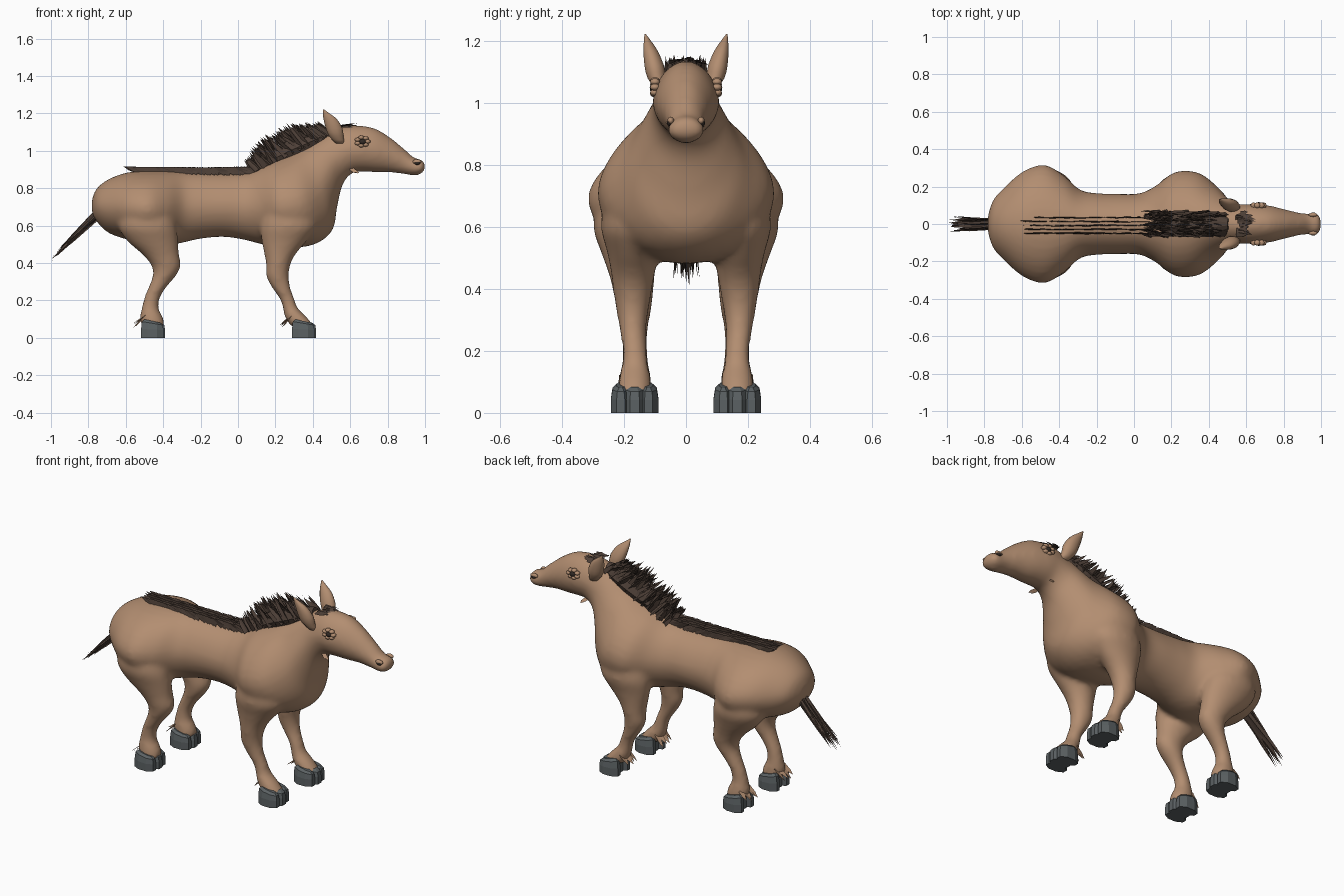
import bpy, bmesh, math, random
from mathutils import Vector

random.seed(4)
if "Cube" in bpy.data.objects:
    bpy.data.objects.remove(bpy.data.objects["Cube"])


def material(name, rgb):
    m = bpy.data.materials.new(name)
    m.use_nodes = True
    m.diffuse_color = (*rgb, 1)
    m.node_tree.nodes["Principled BSDF"].inputs["Base Color"].default_value = (*rgb, 1)
    return m


COAT = material("tan_coat", (0.45, 0.27, 0.165))
HAIR = material("dark_brown_hair", (0.075, 0.05, 0.038))
HOOF = material("grey_hoof", (0.105, 0.12, 0.125))
DARK = material("dark_eye", (0.03, 0.022, 0.018))


def finish(bm, name, mat, smooth=False):
    bmesh.ops.recalc_face_normals(bm, faces=bm.faces)
    for f in bm.faces:
        f.smooth = smooth
    me = bpy.data.meshes.new(name)
    bm.to_mesh(me)
    bm.free()
    me.materials.append(mat)
    ob = bpy.data.objects.new(name, me)
    bpy.context.collection.objects.link(ob)
    return ob


def smooth_path(keys, steps):
    """Catmull-Rom interpolation through tuples of numbers."""
    out = []
    for i in range(len(keys) - 1):
        a, b, c, d = (keys[max(0, min(len(keys) - 1, i + k))] for k in (-1, 0, 1, 2))
        for j in range(steps):
            t = j / steps
            out.append([0.5 * (2 * q + (r - p) * t + (2 * p - 5 * q + 4 * r - s) * t * t
                               + (3 * q - p - 3 * r + s) * t ** 3)
                        for p, q, r, s in zip(a, b, c, d)])
    return out + [list(keys[-1])]


def loft(bm, rings):
    rows = [[bm.verts.new(p) for p in ring] for ring in rings]
    n = len(rows[0])
    for a, b in zip(rows, rows[1:]):
        for i in range(n):
            bm.faces.new((a[i], a[(i + 1) % n], b[(i + 1) % n], b[i]))
    bm.faces.new(rows[0])
    bm.faces.new(rows[-1])


def angles(n):
    return [2 * math.pi * (i + 0.5) / n for i in range(n)]


def long_ring(xt, zt, xb, zb, w, n=32):
    """Ellipse spanning a top and a bottom point on the centre plane."""
    return [((xt + xb) / 2 + (xt - xb) / 2 * math.cos(a),
             w * math.sin(a) * (1 - 0.13 * max(0, math.cos(a))),
             (zt + zb) / 2 + (zt - zb) / 2 * math.cos(a)) for a in angles(n)]


def level_ring(z, x0, x1, y0, y1, side=1, n=20, tilt=0):
    """Horizontal ellipse filling a box."""
    return [((x0 + x1) / 2 + (x1 - x0) / 2 * math.cos(a),
             side * ((y0 + y1) / 2 + (y1 - y0) / 2 * math.sin(a)),
             z - tilt * math.cos(a)) for a in angles(n)]


# Trunk, neck and head: top x, top z, bottom x, bottom z, half width
spine = [
    (-.78, .745, -.78, .665, .05), (-.755, .80, -.75, .615, .13), (-.69, .85, -.69, .56, .20),
    (-.59, .885, -.59, .525, .285), (-.48, .895, -.48, .50, .318), (-.38, .895, -.38, .495, .265),
    (-.29, .89, -.29, .51, .185), (-.2, .885, -.2, .53, .166), (-.08, .88, -.08, .54, .162),
    (.03, .885, .03, .525, .165), (.1, .90, .13, .50, .205), (.18, .94, .26, .48, .28),
    (.27, .975, .41, .50, .275), (.36, 1.02, .505, .575, .20), (.43, 1.065, .53, .70, .15),
    (.49, 1.10, .56, .82, .115), (.55, 1.125, .61, .88, .106), (.62, 1.135, .67, .888, .108),
    (.72, 1.125, .74, .885, .098), (.81, 1.075, .81, .885, .078), (.89, 1.01, .89, .875, .06),
    (.94, .965, .94, .868, .058), (.98, .955, .975, .875, .06), (1.0, .935, 1.0, .895, .035)]
# Legs: z, back x, front x, inner y, outer y
hind_leg = [
    (.70, -.62, -.36, .10, .28), (.60, -.64, -.33, .08, .30), (.52, -.595, -.32, .09, .275),
    (.45, -.515, -.315, .10, .25), (.39, -.465, -.305, .105, .235), (.34, -.455, -.325, .11, .225),
    (.28, -.475, -.375, .12, .215), (.22, -.50, -.415, .124, .207), (.16, -.515, -.425, .12, .207),
    (.11, -.525, -.40, .112, .218), (.06, -.515, -.39, .11, .222)]
front_leg = [
    (.70, .14, .40, .08, .26), (.60, .12, .42, .08, .275), (.52, .125, .37, .09, .255),
    (.45, .14, .31, .10, .242), (.39, .15, .28, .11, .235), (.33, .15, .272, .12, .225),
    (.27, .18, .28, .128, .215), (.21, .222, .302, .127, .206), (.16, .24, .32, .122, .207),
    (.11, .25, .37, .113, .218), (.06, .285, .41, .11, .222)]

bm = bmesh.new()
loft(bm, [long_ring(*k) for k in smooth_path(spine, 4)])
for leg in (hind_leg, front_leg):
    for side in (1, -1):
        loft(bm, [level_ring(*k, side=side) for k in smooth_path(leg, 3)])
body = finish(bm, "body", COAT, True)
remesh = body.modifiers.new("blend", 'REMESH')
remesh.mode = 'VOXEL'
remesh.voxel_size = 0.013
remesh.use_smooth_shade = True
soften = body.modifiers.new("soften", 'SMOOTH')
soften.factor = 0.5
soften.iterations = 10

# Ears
ear = [(1.04, .52, .57, .06, .10), (1.08, .485, .565, .065, .125), (1.12, .468, .56, .07, .135),
       (1.17, .456, .53, .092, .138), (1.20, .453, .49, .113, .136), (1.222, .453, .46, .13, .134)]
for side, word in ((1, "left"), (-1, "right")):
    bm = bmesh.new()
    loft(bm, [level_ring(*k, side=side, n=12) for k in smooth_path(ear, 2)])
    finish(bm, word + "_ear", COAT, True)


def ball(name, loc, scale, mat, segments=14):
    bm = bmesh.new()
    bmesh.ops.create_uvsphere(bm, u_segments=segments, v_segments=8, radius=1)
    for v in bm.verts:
        v.co = Vector([v.co[i] * scale[i] + loc[i] for i in range(3)])
    return finish(bm, name, mat, True)


# Eyes, lids and nostrils
for side, word in ((1, "left"), (-1, "right")):
    ball(word + "_eye", (.667, side * .100, 1.048), (.02, .017, .016), DARK)
    for i in range(7):
        a = math.tau * i / 7
        ball(f"{word}_eyelid_{i}", (.665 + .028 * math.cos(a), side * .100, 1.05 + .022 * math.sin(a)),
             (.016, .016, .011), COAT, 8)
    ball(word + "_nostril", (.958, side * .053, .935), (.016, .009, .01), DARK)
    ball(word + "_nostril_rim", (.957, side * .049, .942), (.024, .011, .013), COAT)

# Cloven hooves: two outer toes and a middle block
for x, end in ((-.455, "hind"), (.352, "front")):
    for side, word in ((1, "left"), (-1, "right")):
        bm = bmesh.new()
        for y0, y1, back, front in ((.086, .155, .068, .062), (.176, .245, .068, .062),
                                    (.125, .206, .05, .07)):
            loft(bm, [level_ring(z, x - back * s, x + front * s, y0 + g, y1 - g, side, 8, tilt)
                      for z, s, g, tilt in ((0, 1, 0, 0), (.045, 1, 0, .003),
                                            (.078, .93, .006, .01), (.09, .7, .02, .01))])
        finish(bm, f"{word}_{end}_hoof", HOOF)


def blade(bm, base, tip, width, across):
    """One tapered, flat lock of hair."""
    base, tip = Vector(base), Vector(tip)
    w = Vector(across).normalized() * width / 2
    mid = base.lerp(tip, 0.6)
    a, b, c, d, e = (bm.verts.new(p) for p in (base - w, base + w, mid + w * .8, mid - w * .8, tip))
    bm.faces.new((a, b, c, d))
    bm.faces.new((d, c, e))


def rnd(r):
    return random.uniform(-r, r)


# Fetlock and jaw tufts
bm = bmesh.new()
for side in (1, -1):
    for x in (-.515, .265):
        for i in range(5):
            y = side * (.13 + i * .018)
            blade(bm, (x + .02, y, .12), (x - .035 + rnd(.012), y + rnd(.01), .065 + rnd(.015)),
                  .03, (0, 1, .4 * rnd(1)))
    for i in range(3):
        blade(bm, (.60, side * .06, .91), (.63 + rnd(.02), side * .082, .88), .03, (1, 0, 0))
finish(bm, "coat_tufts", COAT)

# Mane: solid core with locks swept up and back
def crest(x):
    return .895 + .205 * max(0, (x - .08) / .42) ** 1.05


bm = bmesh.new()
core = [(.10, .91, .12, .88, .02), (.15, .985, .2, .91, .055), (.24, 1.045, .30, .95, .068),
        (.34, 1.085, .39, .99, .068), (.43, 1.115, .47, 1.04, .06), (.50, 1.125, .51, 1.07, .03)]
loft(bm, [long_ring(*k, n=10) for k in core])
for i in range(190):
    t = random.random()
    x = .09 + .41 * t
    y = rnd(.068)
    length = (.08 + .30 * t * (1 - t) + .02 * t) * random.uniform(.8, 1.05)
    a = math.radians(128 + 14 * t + rnd(10))
    up = (math.cos(a), 0, math.sin(a))
    base = (x, y, crest(x) - .01)
    tip = (x + length * up[0], y * .9 + rnd(.012), base[2] + length * up[2])
    blade(bm, base, tip, .026, (up[2], rnd(1.2), -up[0]))
finish(bm, "mane", HAIR)

# Forelock between the ears
bm = bmesh.new()
for i in range(26):
    y = rnd(.06)
    x = .56 + rnd(.02)
    blade(bm, (x, y, 1.14 - abs(y) * .25), (x + .055 + rnd(.03), y + rnd(.02), 1.142 - abs(y) * .3 + rnd(.012)),
          .026, (0, 1, rnd(.6)))
finish(bm, "forelock", HAIR)

# Ridge of short hair along the back, in rows
bm = bmesh.new()
for row in range(5):
    y = -.05 + row * .021
    for i in range(34):
        x = .12 - .65 * i / 33 + rnd(.01)
        z = .888 + .01 * max(0, -x - .1) / .4
        blade(bm, (x, y + rnd(.003), z - .008), (x - .075, y + rnd(.004), z + .028 + .02 * (x - .1) * .9),
              .026, (.25, rnd(.35), 1))
finish(bm, "back_ridge", HAIR)

# Tail
bm = bmesh.new()
for i in range(34):
    y = rnd(.026)
    k = random.uniform(.72, 1.0)
    base = Vector((-.755 + rnd(.012), y, .665 + rnd(.025)))
    tip = Vector((-.76 - .24 * k, y * 1.5 + rnd(.02), .67 - .25 * k + rnd(.015)))
    blade(bm, base, tip, .022, (1, rnd(1.5), -1) if i % 2 else (rnd(.4), 1, 0))
finish(bm, "tail", HAIR)
